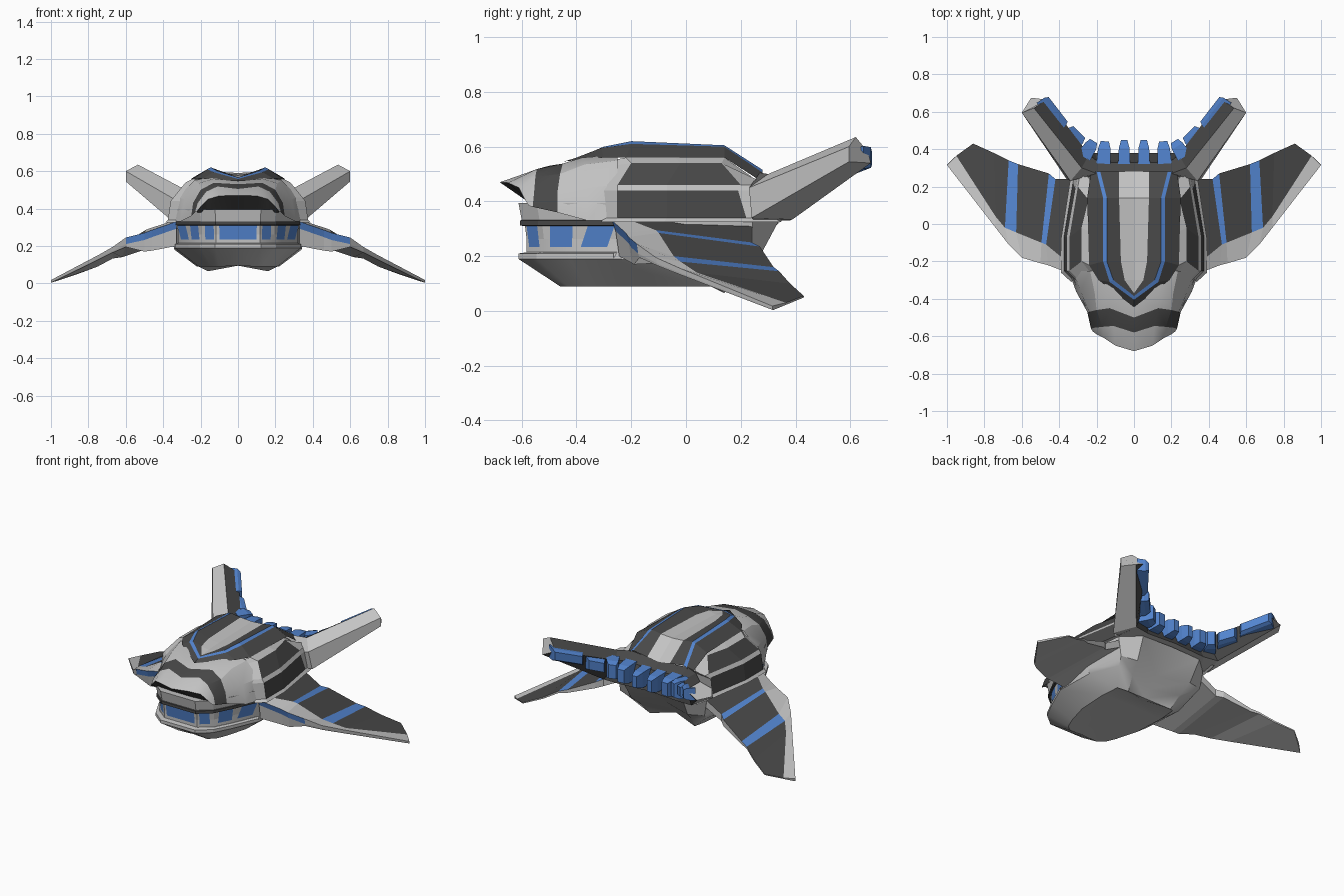
import bpy, bmesh
from mathutils import Vector

cube = bpy.data.objects.get("Cube")
if cube:
    bpy.data.objects.remove(cube, do_unlink=True)


def material(name, colour):
    mat = bpy.data.materials.new(name)
    mat.use_nodes = True
    mat.diffuse_color = (*colour, 1)
    mat.node_tree.nodes["Principled BSDF"].inputs["Base Color"].default_value = (*colour, 1)
    return mat


MATERIALS = [material("light_grey", (.55, .55, .55)),
             material("dark_grey", (.065, .065, .065)),
             material("blue", (.085, .23, .62))]
LIGHT, DARK, BLUE = range(len(MATERIALS))


def plain(colour):
    return lambda row, col: colour


def sheet(name, rows, rule=plain(LIGHT), wrap=False, caps=(), smooth=False):
    """Skin a grid of points, colour its faces by rule(row, col) and mirror it in x."""
    bm = bmesh.new()
    grid = [[bm.verts.new(p) for p in row] for row in rows]
    count = len(grid[0])
    for r in range(len(grid) - 1):
        for c in range(count if wrap else count - 1):
            d = (c + 1) % count
            face = bm.faces.new((grid[r][c], grid[r][d], grid[r + 1][d], grid[r + 1][c]))
            face.material_index = rule(r, c)
    for end in caps:
        bm.faces.new(grid[end]).material_index = rule(end, 0)
    bmesh.ops.remove_doubles(bm, verts=bm.verts[:], dist=.0005)
    bmesh.ops.recalc_face_normals(bm, faces=bm.faces[:])
    # Turn the skin outward, away from the middle of the ship
    centre = Vector((0, 0, .35))
    if not wrap and sum(f.normal.dot(f.calc_center_median() - centre) * f.calc_area()
                        for f in bm.faces) < 0:
        bmesh.ops.reverse_faces(bm, faces=bm.faces[:])
    mesh = bpy.data.meshes.new(name)
    bm.to_mesh(mesh)
    bm.free()
    for mat in MATERIALS:
        mesh.materials.append(mat)
    obj = bpy.data.objects.new(name, mesh)
    bpy.context.collection.objects.link(obj)
    mirror = obj.modifiers.new("mirror", 'MIRROR')
    mirror.use_clip = True
    if smooth:
        bpy.ops.object.select_all(action='DESELECT')
        obj.select_set(True)
        bpy.context.view_layer.objects.active = obj
        bpy.ops.object.shade_smooth_by_angle(angle=.5)
    return obj


# Roof: stripes run along the ship and meet in a point at the front
sheet("roof", [
    [(0, -.36, .568), (0, -.37, .567), (0, -.385, .564), (0, -.405, .558), (0, -.445, .546)],
    [(0, -.3, .575), (.05, -.3, .585), (.11, -.3, .6), (.13, -.31, .595), (.19, -.3, .56)],
    [(0, -.2, .58), (.07, -.2, .59), (.145, -.2, .62), (.165, -.2, .61), (.24, -.22, .56)],
    [(0, .14, .59), (.08, .14, .595), (.145, .14, .605), (.165, .14, .6), (.25, .14, .56)],
    [(0, .28, .49), (.08, .28, .5), (.18, .28, .515), (.2, .28, .505), (.23, .28, .47)],
], lambda r, c: (LIGHT, DARK, BLUE, DARK)[c])

# Hull sides: each line is (x, z, front y, back y); panels lie between the lines
LINES = [(.24, .56, -.22, .14), (.28, .54, -.2, .13), (.345, .46, -.25, .2),
         (.36, .44, -.25, .19), (.375, .34, -.25, .22), (.39, .325, -.26, .25)]


def side_row(grow, shift, back, drop):
    return [(x * grow, (yb if back else yf) + shift, z - max(0, z - .46) * drop)
            for x, z, yf, yb in LINES]


sheet("hull_side",
      [side_row(.86, -.05, False, .1), side_row(1, 0, False, 0),
       side_row(1, .18, False, 0), side_row(.87, 0, True, 0), side_row(.82, .1, True, .7)],
      lambda r, c: DARK if c in (1, 3) and r in (1, 2) else LIGHT)

# Head with a dark brow band, a visor tip and a dark mouth under it
tip = [(0, -.68, .47), (.1, -.65, .468), (.16, -.61, .45), (.2, -.59, .41), (.22, -.575, .385)]
sheet("head_and_visor", [
    [(0, -.25, .55), (.15, -.25, .57), (.235, -.25, .55), (.325, -.25, .46), (.35, -.25, .33)],
    [(0, -.4, .545), (.13, -.38, .56), (.21, -.37, .535), (.285, -.36, .45), (.31, -.36, .33)],
    [(0, -.5, .53), (.13, -.45, .538), (.2, -.46, .5), (.24, -.47, .43), (.25, -.47, .36)],
    [(0, -.58, .505), (.11, -.545, .518), (.17, -.55, .49), (.215, -.555, .43), (.23, -.56, .38)],
    tip,
    [(x, -.55, .38) for x, y, z in tip],
], lambda r, c: DARK if r in (2, 4) else LIGHT, smooth=True)

# Lower hull: one plan outline stacked in rings
PLAN = [(0, -.6), (.12, -.6), (.2, -.535), (.26, -.42), (.33, -.26),
        (.36, 0), (.33, .25), (.22, .35), (0, .36)]


def ring(z, grow):
    return [(x * grow, y * grow, z) for x, y in PLAN]


sheet("window_band",
      [[(x * .8, y * .8, .39) for x, y in PLAN[:5]]] +
      [ring(z, g)[:5] for z, g in ((.395, 1.02), (.332, 1), (.33, 1.01), (.312, 1.01),
                                   (.31, .98), (.215, .96), (.21, 1.02), (.19, 1.02))],
      lambda r, c: DARK if r in (2, 3, 4) else LIGHT)

sheet("belly", [
    ring(.33, .97),
    [(x * .97, y * .97, .215) for x, y in PLAN[:6]] + [(.3, .24, .21), (.2, .27, .2), (0, .2, .2)],
    [(x * 1.02, y * 1.02, .19) for x, y in PLAN[:5]]
    + [(.34, 0, .18), (.28, .2, .17), (.18, .2, .14), (0, .14, .14)],
    [(0, -.46, .095), (.1, -.46, .09), (.14, -.43, .09), (.17, -.36, .09), (.21, -.22, .09),
     (.22, -.02, .09), (.21, .1, .09), (.16, .14, .065), (0, .1, .095)],
    [(0, y, .095) for y in (-.46, -.45, -.42, -.35, -.22, -.02, .06, .08, .1)],
], smooth=True)


# Window panes: thin plates laid on the recessed band
def pane(name, a, b, start, end, lean=0):
    a, b = Vector((*a, 0)), Vector((*b, 0))
    rows = []
    for z, grow, slide in ((.31, .986, lean), (.215, .966, 0)):
        row = [a.lerp(b, t + slide) * grow for t in (start, end)]
        rows.append([(p.x, p.y, z) for p in row])
    sheet(name, rows, plain(BLUE))


pane("centre_window", PLAN[0], PLAN[1], 0, .85)
pane("corner_window", PLAN[1], PLAN[2], .15, .75)
pane("cheek_window", PLAN[2], PLAN[3], .18, .9, .1)
pane("rear_window", PLAN[3], PLAN[4], .1, .72, .25)

# Wings: (leading edge, border line, trailing edge) at stations from root to tip
STATIONS = [
    ((.33, -.27, .33), (.36, -.2, .33), (.28, .24, .33)),
    ((.46, -.22, .285), (.47, -.11, .295), (.42, .24, .25)),
    ((.5, -.21, .27), (.495, -.1, .285), (.455, .27, .235)),
    ((.6, -.18, .245), (.63, -.045, .2), (.62, .32, .16)),
    ((.67, -.11, .195), (.69, -.02, .18), (.67, .34, .145)),
    ((.74, -.02, .155), (.74, .04, .14), (.75, .38, .1)),
    ((1, .315, .018), (.95, .365, .03), (.86, .43, .055)),
]
DEPTH = (.13, .11, .1, .05, .03, .025, .015)
wing = []
for (lead, border, trail), depth in zip(STATIONS, DEPTH):
    x, y, z = lead
    lip = (x, y + depth * .1, z - min(.038, depth * .7))
    under = (x, y + depth * .2, z - depth)
    wing.append([lead, border, trail, (trail[0], trail[1], trail[2] - depth * .4), under, lip])


def wing_colour(r, c):
    if c == 1:
        return BLUE if r in (1, 3) else DARK
    if c == 5 and r in (0, 1, 2):
        return BLUE
    return LIGHT


sheet("wing", wing, wing_colour, wrap=True, caps=(0, -1))

# Tail: a curved beam across the back that sweeps up into two fins
sheet("tail_fin", [
    [(0, .27, .49), (0, .26, .4), (0, .26, .34), (0, .38, .34), (0, .33, .455)],
    [(.2, .27, .505), (.26, .25, .42), (.3, .25, .33), (.21, .38, .33), (.19, .33, .465)],
    [(.28, .3, .5), (.34, .23, .45), (.36, .24, .34), (.31, .39, .335), (.24, .37, .47)],
    [(.535, .62, .635), (.6, .595, .6), (.6, .595, .545), (.55, .675, .54), (.465, .665, .58)],
], lambda r, c: DARK if c in (3, 4) else LIGHT, wrap=True, caps=(-1,))


# Blue thruster blocks along the rear of the beam and fins
def block(number, a, b, low, high, reach):
    a, b = Vector(a), Vector(b)
    along = (b - a).normalized()
    out = Vector((-along.y, along.x, 0)).normalized()
    up = Vector((0, 0, 1))
    rows = []
    for push, trim in ((-.02, 0), (reach * .6, .004), (reach, .016)):
        s, e = a + along * trim + out * push, b - along * trim + out * push
        rows.append([s + up * (high - trim), e + up * (high - trim),
                     e + up * (low + trim), s + up * (low + trim)])
    sheet("thruster_block_%d" % number, rows, plain(BLUE), wrap=True, caps=(0, -1))


BLOCKS = [((.02, .34, 0), (.085, .34, 0), .36, .465, .11),
          ((.125, .34, 0), (.2, .345, 0), .36, .475, .1),
          ((.225, .355, 0), (.29, .395, .01), .365, .485, .08),
          ((.3, .4, .01), (.385, .485, .045), .39, .48, .07),
          ((.385, .505, 0), (.505, .66, .06), .46, .543, .05)]
for number, spec in enumerate(BLOCKS, 1):
    block(number, *spec)
